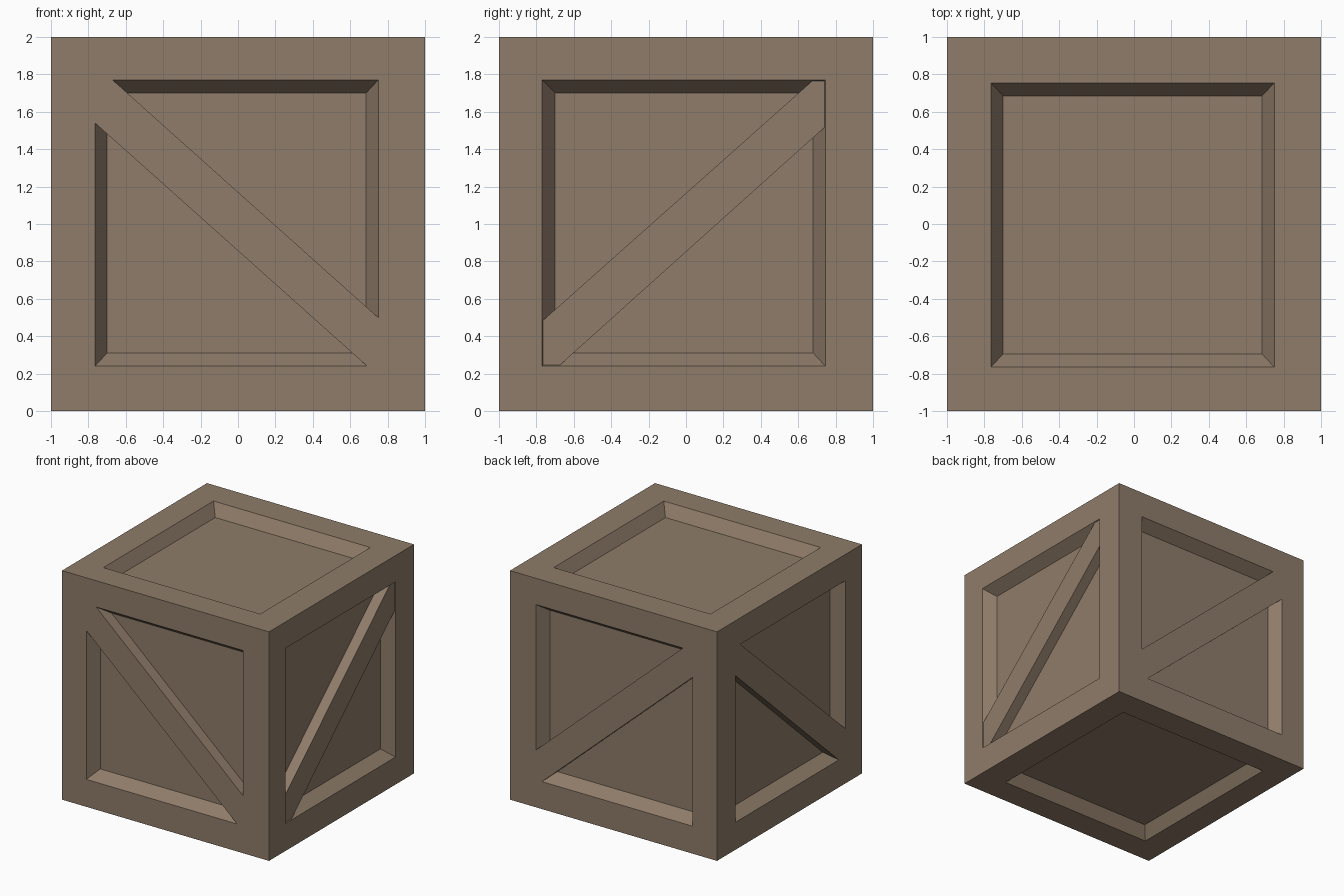
import bpy, bmesh
from mathutils import Vector

if "Cube" in bpy.data.objects:
    bpy.data.objects.remove(bpy.data.objects["Cube"])

DEPTH = 0.10   # how far each panel is sunk

wood = bpy.data.materials.new("brown wood")
wood.diffuse_color = (0.275, 0.202, 0.142, 1)
wood.use_nodes = True
wood.node_tree.nodes["Principled BSDF"].inputs["Base Color"].default_value = wood.diffuse_color


def place(axis, sign, u, v, d):
    """Point on a crate side: u, v across the side, d measured out from the crate centre."""
    if axis == "x":
        return Vector((sign * d, u, v))
    if axis == "y":
        return Vector((u, sign * d, v))
    return Vector((u, v, 1 + sign * d))


def rect(u0, u1, v0, v1):
    return [(u0, v0), (u1, v0), (u1, v1), (u0, v1)]


def finish(name, bm):
    bmesh.ops.remove_doubles(bm, verts=bm.verts, dist=0.0005)
    bmesh.ops.recalc_face_normals(bm, faces=bm.faces)
    mesh = bpy.data.meshes.new(name)
    bm.to_mesh(mesh)
    bm.free()
    mesh.materials.append(wood)
    obj = bpy.data.objects.new(name, mesh)
    bpy.context.collection.objects.link(obj)
    return obj


def add_side(bm, axis, sign, outer, opening, floor):
    """Flat border, sloped recess walls and sunken panel."""
    loops = []
    for ring, d in ((outer, 1), (opening, 1), (floor, 1 - DEPTH)):
        loops.append([bm.verts.new(place(axis, sign, u, v, d)) for u, v in ring])
    for a, b in zip(loops, loops[1:]):
        for i in range(4):
            j = (i + 1) % 4
            bm.faces.new((a[i], a[j], b[j], b[i]))
    bm.faces.new(loops[-1])


def brace(name, axis, sign, outline, top):
    """Diagonal plank filling the recess up to the border."""
    bm = bmesh.new()
    low = [bm.verts.new(place(axis, sign, u, v, 1 - DEPTH - 0.01)) for u, v in outline]
    high = [bm.verts.new(place(axis, sign, u, v, top)) for u, v in outline]
    bm.faces.new(low)
    bm.faces.new(high)
    for i in range(len(low)):
        j = (i + 1) % len(low)
        bm.faces.new((low[i], low[j], high[j], high[i]))
    finish(name, bm)


# Crate body with a sunken panel on all six sides
body = bmesh.new()
for s in (-1, 1):
    add_side(body, "y", s, rect(-1, 1, 0, 2),
             rect(-0.765, 0.75, 0.24, 1.77), rect(-0.70, 0.685, 0.31, 1.70))
    add_side(body, "x", s, rect(-1, 1, 0, 2),
             rect(-0.77, 0.745, 0.24, 1.77), rect(-0.70, 0.68, 0.31, 1.70))
    add_side(body, "z", s, rect(-1, 1, -1, 1),
             rect(-0.765, 0.75, -0.765, 0.755), rect(-0.70, 0.685, -0.695, 0.685))
finish("crate_body", body)

# Diagonal braces: front and back
falling = [(-0.765, 1.77), (-0.765, 1.54), (0.69, 0.24),
           (0.75, 0.24), (0.75, 0.50), (-0.67, 1.77)]
brace("front_brace", "y", -1, falling, 1.0)
brace("back_brace", "y", 1, falling, 1.0)

# Diagonal braces: left and right
rising = [(-0.77, 0.24), (-0.68, 0.24), (0.745, 1.52),
          (0.745, 1.77), (0.68, 1.77), (-0.77, 0.48)]
brace("right_brace", "x", 1, rising, 0.993)
brace("left_brace", "x", -1, rising, 1.0)
